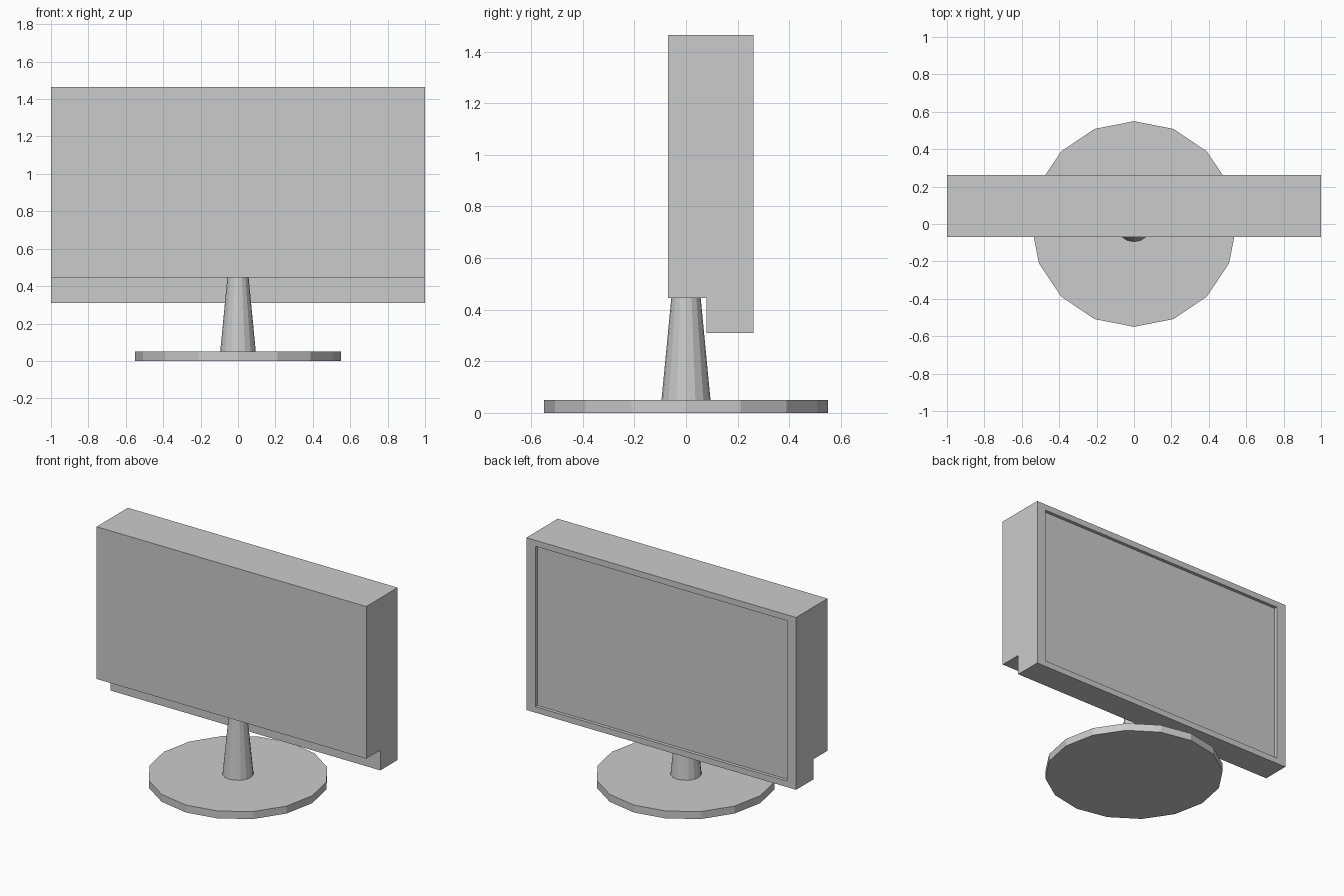
import bpy, bmesh

if "Cube" in bpy.data.objects:
    bpy.data.objects.remove(bpy.data.objects["Cube"])

SIDES = 16


def finish(name, bm):
    bmesh.ops.recalc_face_normals(bm, faces=bm.faces[:])
    mesh = bpy.data.meshes.new(name)
    bm.to_mesh(mesh)
    bm.free()
    obj = bpy.data.objects.new(name, mesh)
    bpy.context.collection.objects.link(obj)
    return obj


def tapered_disc(name, r_bottom, r_top, z0, z1):
    bm = bmesh.new()
    bmesh.ops.create_cone(bm, cap_ends=True, segments=SIDES,
                          radius1=r_bottom, radius2=r_top, depth=z1 - z0)
    bmesh.ops.translate(bm, verts=bm.verts[:], vec=(0, 0, (z0 + z1) / 2))
    return finish(name, bm)


# Round foot and tapered neck
tapered_disc("base", 0.55, 0.55, 0.0, 0.05)
tapered_disc("neck", 0.095, 0.057, 0.05, 0.445)

# Housing: stepped side profile (y, z) extruded across the width
profile = [(-0.07, 0.445), (0.079, 0.445), (0.079, 0.31),
           (0.262, 0.31), (0.262, 1.465), (-0.07, 1.465)]
bm = bmesh.new()
side = bm.faces.new([bm.verts.new((-1, y, z)) for y, z in profile])
ext = bmesh.ops.extrude_face_region(bm, geom=[side], use_keep_orig=True)
bmesh.ops.translate(bm, vec=(2, 0, 0),
                    verts=[v for v in ext["geom"] if isinstance(v, bmesh.types.BMVert)])
bmesh.ops.recalc_face_normals(bm, faces=bm.faces[:])

# Screen: inset the +y face to the bezel width, then push it in
screen = max(bm.faces, key=lambda f: f.calc_center_median().y)
centre = screen.calc_center_median()
half_x, half_z = 0.933, 0.5375
bmesh.ops.inset_region(bm, faces=[screen], thickness=0.04, use_even_offset=True)
for v in screen.verts:
    v.co.x = half_x if v.co.x > 0 else -half_x
    v.co.z = centre.z + (half_z if v.co.z > centre.z else -half_z)
bmesh.ops.inset_region(bm, faces=[screen], thickness=0.0, depth=0.0)
for v in screen.verts:
    v.co.y = centre.y - 0.022
finish("monitor_housing", bm)
